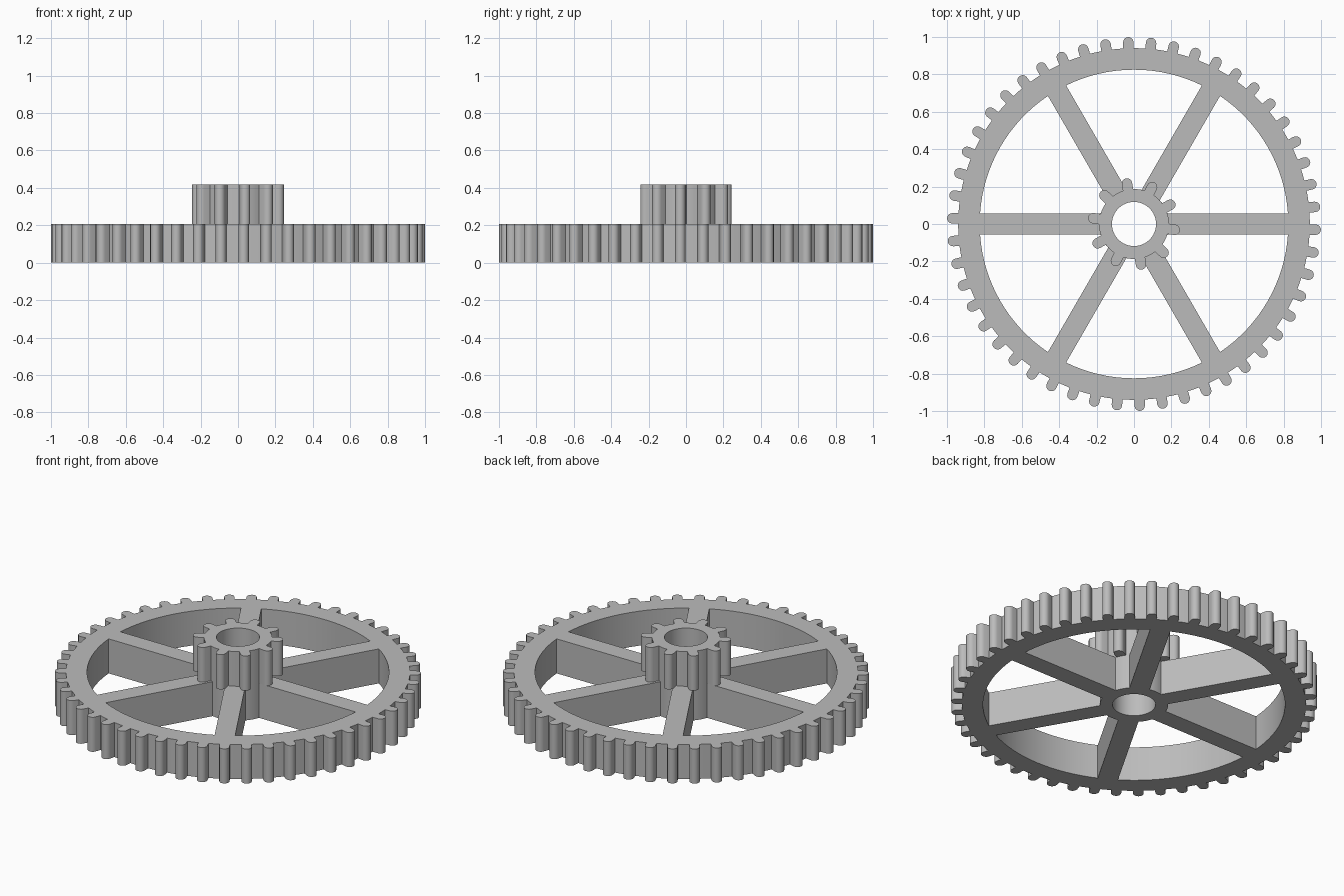
import bpy, bmesh, math
from math import sin, cos, asin, pi, radians

if "Cube" in bpy.data.objects:
    bpy.data.objects.remove(bpy.data.objects["Cube"])

gray = bpy.data.materials.new("plain gray")
gray.diffuse_color = (0.5, 0.5, 0.5, 1)
gray.use_nodes = True
gray.node_tree.nodes["Principled BSDF"].inputs["Base Color"].default_value = gray.diffuse_color

BORE, HUB, RIM = 0.118, 0.187, 0.825
SPOKE = 0.056          # half width of a spoke
WHEEL_H, TOP = 0.208, 0.417


def arc(r, a0, a1, n, cx=0.0, cy=0.0):
    return [(cx + r * cos(a0 + (a1 - a0) * i / n),
             cy + r * sin(a0 + (a1 - a0) * i / n)) for i in range(n + 1)]


def gear_outline(teeth, root, tip, w, phase):
    """Round-tipped teeth with parallel flanks on a root circle."""
    pts, step, half = [], 2 * pi / teeth, asin(w / root)
    for k in range(teeth):
        a = phase + k * step
        c = tip - w
        pts += [(root * cos(a - half), root * sin(a - half))]
        pts += arc(w, a - pi / 2, a + pi / 2, 8, c * cos(a), c * sin(a))
        pts += arc(root, a + half, a + step - half, 3)[:-1]
    return pts


def window(k):
    """Opening between two neighbouring spokes."""
    a0, a1 = k * pi / 3, (k + 1) * pi / 3
    o, i = asin(SPOKE / RIM), asin(SPOKE / HUB)
    return arc(RIM, a0 + o, a1 - o, 16) + arc(HUB, a1 - i, a0 + i, 5)


def plate(name, outlines, z0, z1):
    """Extrude a filled outline with holes from z0 to z1."""
    cu = bpy.data.curves.new(name + "_profile", 'CURVE')
    cu.dimensions, cu.fill_mode, cu.extrude = '2D', 'BOTH', (z1 - z0) / 2
    for pts in outlines:
        s = cu.splines.new('POLY')
        s.points.add(len(pts) - 1)
        for p, (x, y) in zip(s.points, pts):
            p.co = (x, y, 0, 1)
        s.use_cyclic_u = True
    tmp = bpy.data.objects.new(name + "_tmp", cu)
    bpy.context.collection.objects.link(tmp)
    dg = bpy.context.evaluated_depsgraph_get()
    me = bpy.data.meshes.new_from_object(tmp.evaluated_get(dg))
    bpy.data.objects.remove(tmp)
    bpy.data.curves.remove(cu)

    # weld caps to walls and stand the part at its height
    bm = bmesh.new()
    bm.from_mesh(me)
    bmesh.ops.remove_doubles(bm, verts=bm.verts, dist=1e-5)
    bmesh.ops.translate(bm, verts=bm.verts, vec=(0, 0, (z0 + z1) / 2))
    bmesh.ops.recalc_face_normals(bm, faces=bm.faces)
    bm.to_mesh(me)
    bm.free()
    me.name = name
    me.materials.clear()
    me.materials.append(gray)
    ob = bpy.data.objects.new(name, me)
    bpy.context.collection.objects.link(ob)
    bpy.ops.object.select_all(action='DESELECT')
    ob.select_set(True)
    bpy.context.view_layer.objects.active = ob
    bpy.ops.object.shade_smooth_by_angle(angle=radians(30))
    return ob


bore = arc(BORE, 0, 2 * pi, 48)[:-1]

# large spoked wheel
plate("spoked_wheel",
      [gear_outline(50, 0.94, 1.0, 0.028, radians(-1.8)), bore]
      + [window(k) for k in range(6)], 0, WHEEL_H)

# small gear on the hub
plate("pinion", [gear_outline(10, HUB, 0.248, 0.028, radians(-8.1)), bore],
      WHEEL_H, TOP)
